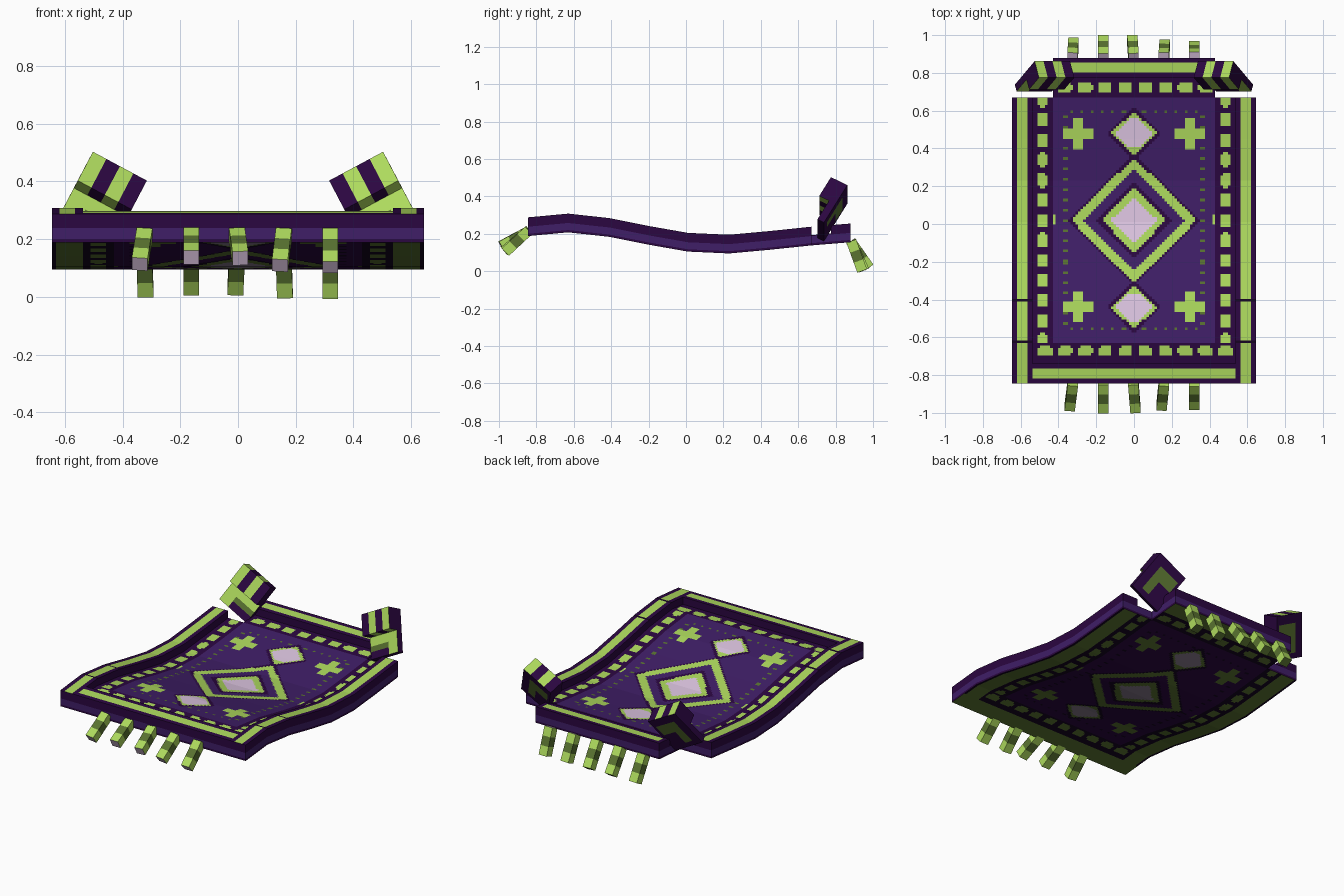
import bpy, bmesh, math
from mathutils import Vector, Matrix

if "Cube" in bpy.data.objects:
    bpy.data.objects.remove(bpy.data.objects["Cube"])

# ---- flat colours ----
COLOURS = [("dark_purple", (.024, .002, .052)), ("field_purple", (.050, .013, .135)),
           ("lime", (.42, .70, .11)), ("olive", (.10, .17, .03)), ("lilac", (.74, .57, .77)),
           ("black_purple", (.007, .001, .014)), ("grey_lilac", (.25, .20, .27))]
DARK, FIELD, LIME, OLIVE, LILAC, BLACK, GREY = range(7)
SHADE = {DARK: BLACK, FIELD: DARK, LIME: OLIVE, OLIVE: BLACK, LILAC: GREY, BLACK: BLACK}
MATS = []
for name, c in COLOURS:
    m = bpy.data.materials.new(name)
    m.diffuse_color = (*c, 1)
    m.use_nodes = True
    m.node_tree.nodes["Principled BSDF"].inputs["Base Color"].default_value = m.diffuse_color
    MATS.append(m)


def finish(bm, name):
    bmesh.ops.recalc_face_normals(bm, faces=bm.faces[:])
    me = bpy.data.meshes.new(name)
    bm.to_mesh(me)
    bm.free()
    for m in MATS:
        me.materials.append(m)
    ob = bpy.data.objects.new(name, me)
    bpy.context.collection.objects.link(ob)
    return ob


# ---- woven pattern ----
def off(t, start, step):
    """Distance to the nearest repeat."""
    return abs((t - start + step / 2) % step - step / 2)


def dash(along, across):
    return along < .038 and across < .027 and along + across < .052


def weave(x, y):
    a = abs(x)
    # outer border with long stripes
    if a > .5375:
        if min(abs(y + .628), abs(y + .405)) < .007:
            return BLACK
        return LIME if .565 < a < .622 else DARK
    if y < -.7375:
        return LIME if -.818 < y < -.765 else DARK
    if y > .775:
        return LIME if a < .40 and .80 < y < .855 else DARK
    # dashed frame
    if y < -.63:
        return LIME if dash(off(x, .06, .1065), abs(y + .675)) else DARK
    if y > .67:
        return LIME if dash(off(x, .06, .1065), abs(y - .72)) else DARK
    if a > .43:
        return LIME if dash(off(y, .02, .1065), abs(a - .485)) else DARK
    # central medallion
    d = a + abs(y - .02)
    for limit, colour in ((.125, LILAC), (.17, LIME), (.205, DARK), (.272, FIELD), (.332, LIME), (.35, DARK)):
        if d < limit:
            return colour
    # small diamonds and crosses
    b = min(abs(y - .48), abs(y + .44))
    d = a + b
    if d < .14:
        return LILAC if d < .10 and b < .075 and a < .09 else (LIME if d < .12 else DARK)
    e = abs(a - .295)
    if min(e, b) < .028 and max(e, b) < .08:
        return LIME
    # dotted line inside the field
    if (abs(a - .363) < .007 and -.57 < y < .61 and off(y, .02, .055) < .008) or \
       (min(abs(y - .6), abs(y + .555)) < .007 and a < .37 and off(x, 0, .055) < .008):
        return OLIVE
    if a > .415 and abs(y - .02) < .025:
        return LIME
    return FIELD


def underside(x, y):
    if .5375 < abs(x) < .632 or y < -.7375 or y > .775:
        return OLIVE
    return SHADE[weave(x, y)]


# ---- carpet: wavy slab of eight straight segments, raised border, back corners open ----
SEG_Y = [-.845, -.63, -.41, -.20, .01, .23, .45, .67, .88]
SEG_Z = [.188, .208, .184, .142, .105, .095, .115, .138, .155]
SUB, NX = 16, 96
NY = SUB * (len(SEG_Y) - 1)
LEVELS = [0, .012, .05, .055, .1]
WALL = [DARK, FIELD, DARK, DARK]


def line(vals, j):
    k = min(int(j // SUB), len(vals) - 2)
    return vals[k] + (vals[k + 1] - vals[k]) * (j - k * SUB) / SUB


def centre(i, j):
    return (i + .5) / NX * 1.29 - .645, line(SEG_Y, j + .5)


def top_level(i, j):
    """0 where there is no carpet, 3 on the sunken field, 4 on the border."""
    if not (0 <= i < NX and 0 <= j < NY):
        return 0
    x, y = centre(i, j)
    if y > .67 and abs(x) > .43:
        return 0
    return 3 if abs(x) < .5375 and -.7375 < y < .775 else 4


bm = bmesh.new()
cache = {}


def vert(i, j, level):
    key = (i, j, level)
    if key not in cache:
        cache[key] = bm.verts.new((i / NX * 1.29 - .645, line(SEG_Y, j), line(SEG_Z, j) + LEVELS[level]))
    return cache[key]


for i in range(NX):
    for j in range(NY):
        top = top_level(i, j)
        if not top:
            continue
        ring = [(i, j), (i + 1, j), (i + 1, j + 1), (i, j + 1)]
        x, y = centre(i, j)
        bm.faces.new([vert(*c, top) for c in ring]).material_index = weave(x, y)
        bm.faces.new([vert(*c, 0) for c in reversed(ring)]).material_index = underside(x, y)
        for k, (di, dj) in enumerate(((0, -1), (1, 0), (0, 1), (-1, 0))):
            p, q = ring[k], ring[(k + 1) % 4]
            for n in range(top_level(i + di, j + dj), top):
                f = bm.faces.new([vert(*p, n), vert(*q, n), vert(*q, n + 1), vert(*p, n + 1)])
                f.material_index = WALL[n]
finish(bm, "carpet")


# ---- box with three edge vectors, coloured by a rule on its unit coordinates ----
def painted_box(name, mid, edges, rule):
    bm = bmesh.new()
    bmesh.ops.create_cube(bm, size=1)
    bmesh.ops.subdivide_edges(bm, edges=bm.edges[:], cuts=11, use_grid_fill=True)
    for f in bm.faces:
        f.material_index = rule(*(f.calc_center_median() + Vector((.5, .5, .5))))
    mat = Matrix([tuple(e) for e in edges]).transposed().to_4x4()
    mat.translation = mid
    bm.transform(mat)
    return finish(bm, name)


# ---- folded-up back corners: thick striped rim and thinner inner panel ----
def chevron(u, v):
    return OLIVE if .5 < max(u, v) < .78 and min(u, v) > .12 else DARK


def rim_rule(u, v, w):
    if w > .999:
        return chevron(u, .5 + v / 2)
    if .001 < u < .999:
        return DARK if int((1 - u) * 4) % 2 else LIME
    return DARK


def panel_rule(u, v, w):
    if w > .999:
        return chevron(u, v / 2)
    if w < .001:
        return LIME if v > .55 or u > .7 else OLIVE if v > .3 else DARK
    return DARK


for s, side in ((1, "left"), (-1, "right")):
    p, q = Vector((-.187, 0, .10)), Vector((.105, .125, .20))
    r = p.cross(q).normalized() * .1
    mid = Vector((-.503, .775, .503)) - p / 2 - q / 2 + r / 2
    mid, p, q, r = [Vector((s * a.x, a.y, a.z)) for a in (mid, p, q, r)]
    painted_box("corner_rim_" + side, mid + q * .25, [p, q * .5, r], rim_rule)
    painted_box("corner_panel_" + side, mid - q * .25 + r * .3, [p, q * .5, r * .4], panel_rule)


# ---- tassels ----
def front_tassel_rule(u, v, w):
    return LILAC if v > .999 else OLIVE if int(v * 3) == 1 else LIME


def back_tassel_rule(u, v, w):
    if v < .001:
        return LILAC
    return OLIVE if v > .999 or int(v * 3) == 1 else LIME


def tassel(name, start, direction, drop, lean, rule):
    axis = Vector((lean, direction * math.cos(drop), -math.sin(drop))).normalized()
    across = Vector((1, 0, 0))
    across = (across - axis * across.dot(axis)).normalized()
    up = across.cross(axis)
    painted_box(name, Vector(start) + axis * .073, [across * .055, axis * .17, up * .055], rule)


XS = [-.325, -.162, -.003, .158, .32]
FRONT = [(38, -.10), (28, 0), (29, .07), (40, -.08), (43, 0)]
BACK = [(62, .03), (55, 0), (55, -.04), (66, .03), (70, 0)]
for n, x in enumerate(XS):
    tassel(f"front_tassel_{n + 1}", (x, -.85, .21), -1, math.radians(FRONT[n][0]), FRONT[n][1], front_tassel_rule)
    tassel(f"back_tassel_{n + 1}", (x, .888, .15), 1, math.radians(BACK[n][0]), BACK[n][1], back_tassel_rule)
